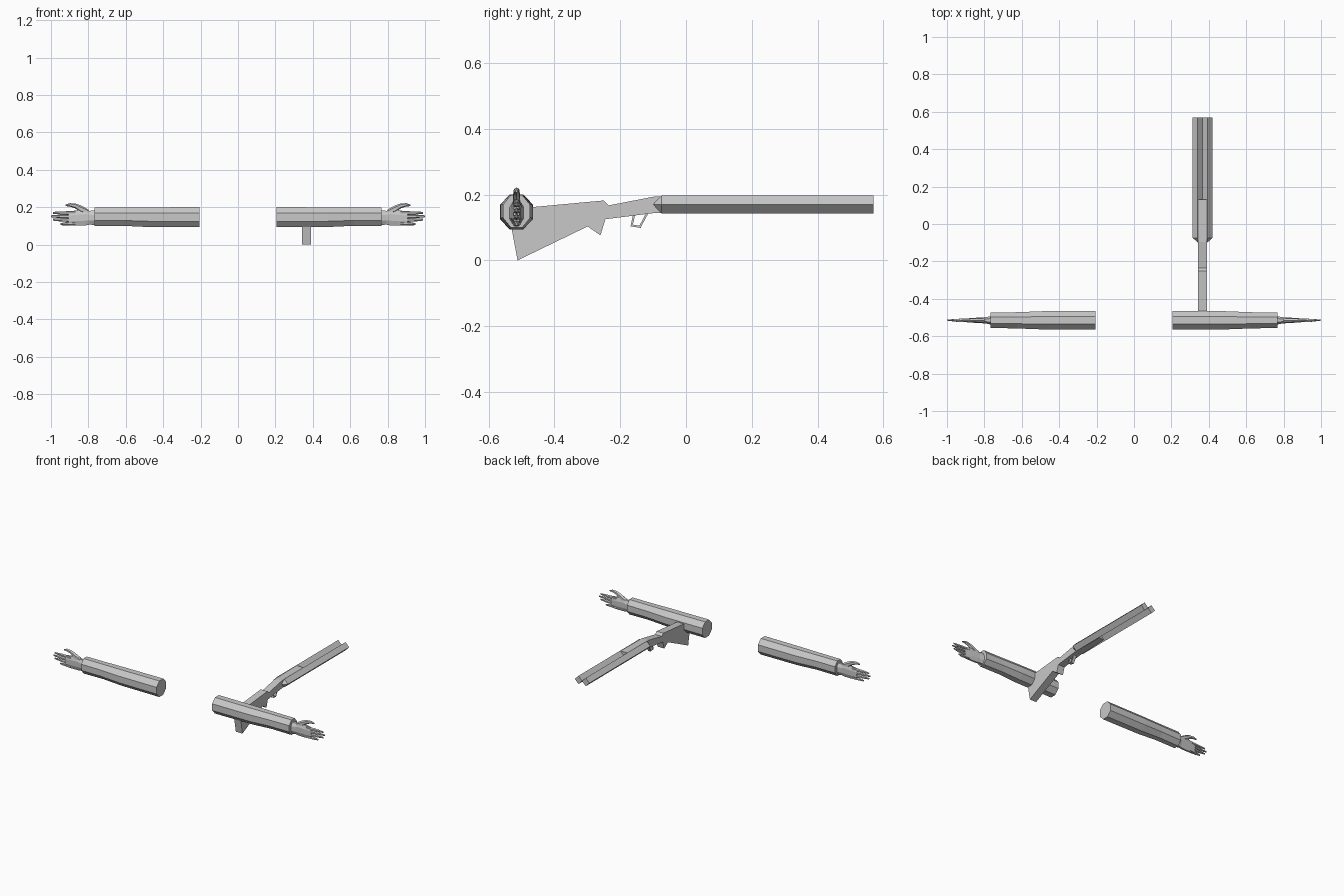
import bpy, bmesh, math
from mathutils import Vector

if "Cube" in bpy.data.objects:
    bpy.data.objects.remove(bpy.data.objects["Cube"], do_unlink=True)

grey = bpy.data.materials.new("plain_grey")
grey.use_nodes = True
colour = (0.58, 0.58, 0.58, 1)
grey.diffuse_color = colour
grey.node_tree.nodes["Principled BSDF"].inputs["Base Color"].default_value = colour

ARM_Y = -0.515
GUN_X = 0.367


def finish(name, bm, mirror=False):
    bmesh.ops.recalc_face_normals(bm, faces=bm.faces[:])
    mesh = bpy.data.meshes.new(name)
    bm.to_mesh(mesh)
    bm.free()
    mesh.materials.append(grey)
    obj = bpy.data.objects.new(name, mesh)
    bpy.context.scene.collection.objects.link(obj)
    if mirror:
        obj.modifiers.new("other_side", "MIRROR").use_axis[0] = True
    return obj


def loft(name, sections, sides, turn=0.0, axis="x", mirror=False):
    """Skin rings given as (along, across, height, across radius, height radius)."""
    bm = bmesh.new()
    rings = []
    for along, across, height, ra, rh in sections:
        ring = []
        for i in range(sides):
            a = 2 * math.pi * (i + turn) / sides
            u, z = across + ra * math.cos(a), height + rh * math.sin(a)
            ring.append(bm.verts.new((along, u, z) if axis == "x" else (u, along, z)))
        rings.append(ring)
    for r, s in zip(rings, rings[1:]):
        for i in range(sides):
            j = (i + 1) % sides
            bm.faces.new((r[i], r[j], s[j], s[i]))
    bm.faces.new(rings[0])
    bm.faces.new(rings[-1])
    return finish(name, bm, mirror)


def plate(name, profile, width):
    """Extrude a (y, z) outline sideways around the gun's centre line."""
    bm = bmesh.new()
    face = bm.faces.new([bm.verts.new((GUN_X - width / 2, y, z)) for y, z in profile])
    out = bmesh.ops.extrude_face_region(bm, geom=[face])
    moved = [v for v in out["geom"] if isinstance(v, bmesh.types.BMVert)]
    bmesh.ops.translate(bm, verts=moved, vec=(width, 0, 0))
    return finish(name, bm)


# Sleeves: eight-sided tubes, slimmer toward the cuff
loft("sleeves", [
    (0.205, ARM_Y, 0.147, 0.054, 0.058),
    (0.48, ARM_Y, 0.147, 0.053, 0.057),
    (0.62, ARM_Y, 0.150, 0.047, 0.053),
    (0.767, ARM_Y, 0.149, 0.044, 0.054),
], 8, 0.5, mirror=True)

# Wrists and palms
loft("palms", [
    (0.76, ARM_Y, 0.144, 0.025, 0.042),
    (0.795, ARM_Y, 0.144, 0.018, 0.040),
    (0.81, ARM_Y, 0.146, 0.017, 0.046),
    (0.86, ARM_Y, 0.143, 0.014, 0.044),
    (0.905, ARM_Y, 0.140, 0.010, 0.040),
], 8, 0.5, mirror=True)

# Fingers: (name, root height, tip height, tip x)
for name, root, tip, reach in (("index_fingers", 0.169, 0.170, 0.99),
                               ("middle_fingers", 0.150, 0.152, 1.0),
                               ("ring_fingers", 0.131, 0.134, 0.99),
                               ("little_fingers", 0.112, 0.110, 0.95)):
    loft(name, [
        (0.87, ARM_Y, root, 0.013, 0.010),
        ((0.9 + reach) / 2, ARM_Y, (root + tip) / 2, 0.009, 0.009),
        (reach, ARM_Y + 0.001, tip, 0.003, 0.005),
    ], 6, 0.5, mirror=True)

# Thumbs curve up and forward
loft("thumbs", [
    (0.80, ARM_Y, 0.172, 0.013, 0.016),
    (0.84, ARM_Y, 0.190, 0.012, 0.020),
    (0.87, ARM_Y, 0.207, 0.010, 0.013),
    (0.90, ARM_Y, 0.213, 0.008, 0.009),
    (0.922, ARM_Y, 0.210, 0.004, 0.004),
], 6, 0.5, mirror=True)

# Stock with grip step and fore-end between the barrels
plate("stock", [
    (-0.512, 0.0), (-0.299, 0.103), (-0.26, 0.076), (-0.245, 0.125),
    (-0.096, 0.144), (0.13, 0.150), (0.13, 0.196), (-0.096, 0.194),
    (-0.235, 0.167), (-0.25, 0.182), (-0.541, 0.155),
], 0.049)

# Twin four-sided barrels with pointed rear ends
for name, side in (("left_barrel", 1), ("right_barrel", -1)):
    x = GUN_X + side * 0.0268
    loft(name, [
        (-0.1, x - side * 0.004, 0.17, 0.001, 0.001),
        (-0.074, x, 0.17, 0.0268, 0.0275),
        (0.57, x, 0.17, 0.0268, 0.0275),
    ], 4, axis="y")

# Trigger guard: thin bars around an open loop
loop = [Vector(p) for p in ((-0.158, 0.138), (-0.165, 0.106), (-0.140, 0.102), (-0.118, 0.143))]
for i, (a, b) in enumerate(zip(loop, loop[1:])):
    d = (b - a).normalized() * 0.003
    n = Vector((-d.y, d.x))
    plate("trigger_guard_bar_%d" % (i + 1), [a - d + n, b + d + n, b + d - n, a - d - n], 0.02)
